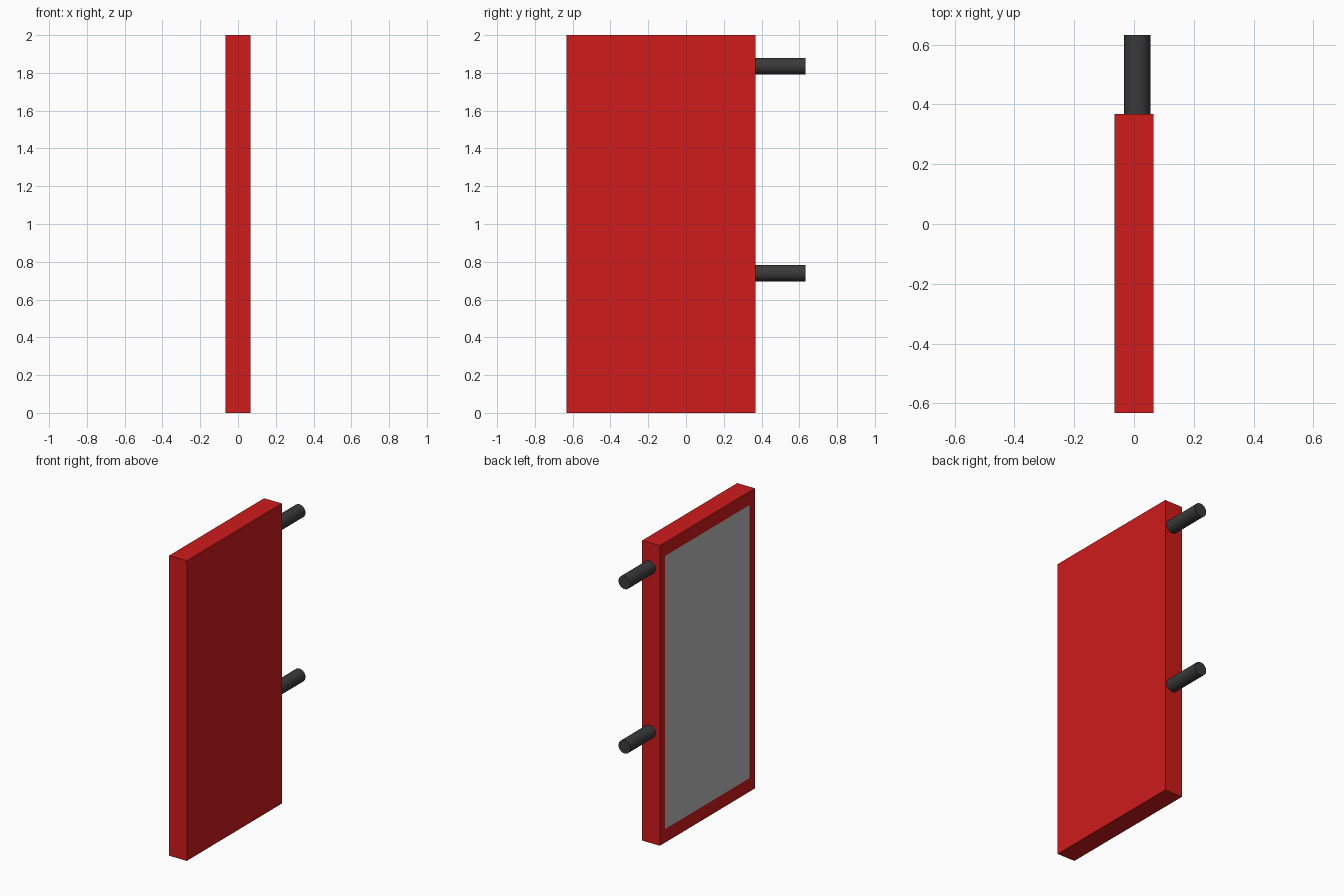
import bpy, bmesh
from math import pi
from mathutils import Matrix

if "Cube" in bpy.data.objects:
    bpy.data.objects.remove(bpy.data.objects["Cube"])


def material(name, color):
    mat = bpy.data.materials.new(name)
    mat.diffuse_color = (*color, 1)
    mat.use_nodes = True
    mat.node_tree.nodes["Principled BSDF"].inputs["Base Color"].default_value = mat.diffuse_color
    return mat


red = material("red_paint", (0.62, 0.011, 0.011))
grey = material("grey_panel", (0.5, 0.5, 0.5))
dark = material("dark_metal", (0.042, 0.042, 0.042))

# Door slab with a flush grey panel inset on its left face
bm = bmesh.new()
bmesh.ops.create_cube(bm, size=1, matrix=Matrix.Translation((0, -0.132, 1))
                      @ Matrix.Diagonal((0.13, 1, 2, 1)))
panel = min(bm.faces, key=lambda f: f.calc_center_median().x)
bmesh.ops.inset_individual(bm, faces=[panel], thickness=0.08)
for v in panel.verts:
    v.co.z = 1 + (0.91 if v.co.z > 1 else -0.91)
panel.material_index = 1
mesh = bpy.data.meshes.new("door_slab")
bm.to_mesh(mesh)
bm.free()
mesh.materials.append(red)
mesh.materials.append(grey)
bpy.context.collection.objects.link(bpy.data.objects.new("door_slab", mesh))

# Hinge rods sticking out of the rear edge
for name, z in (("lower_hinge_rod", 0.74), ("upper_hinge_rod", 1.835)):
    bpy.ops.mesh.primitive_cylinder_add(vertices=32, radius=0.044, depth=0.264,
                                        location=(0.011, 0.5, z), rotation=(pi / 2, 0, 0))
    rod = bpy.context.object
    rod.name = name
    rod.data.materials.append(dark)
    bpy.ops.object.shade_smooth_by_angle()
